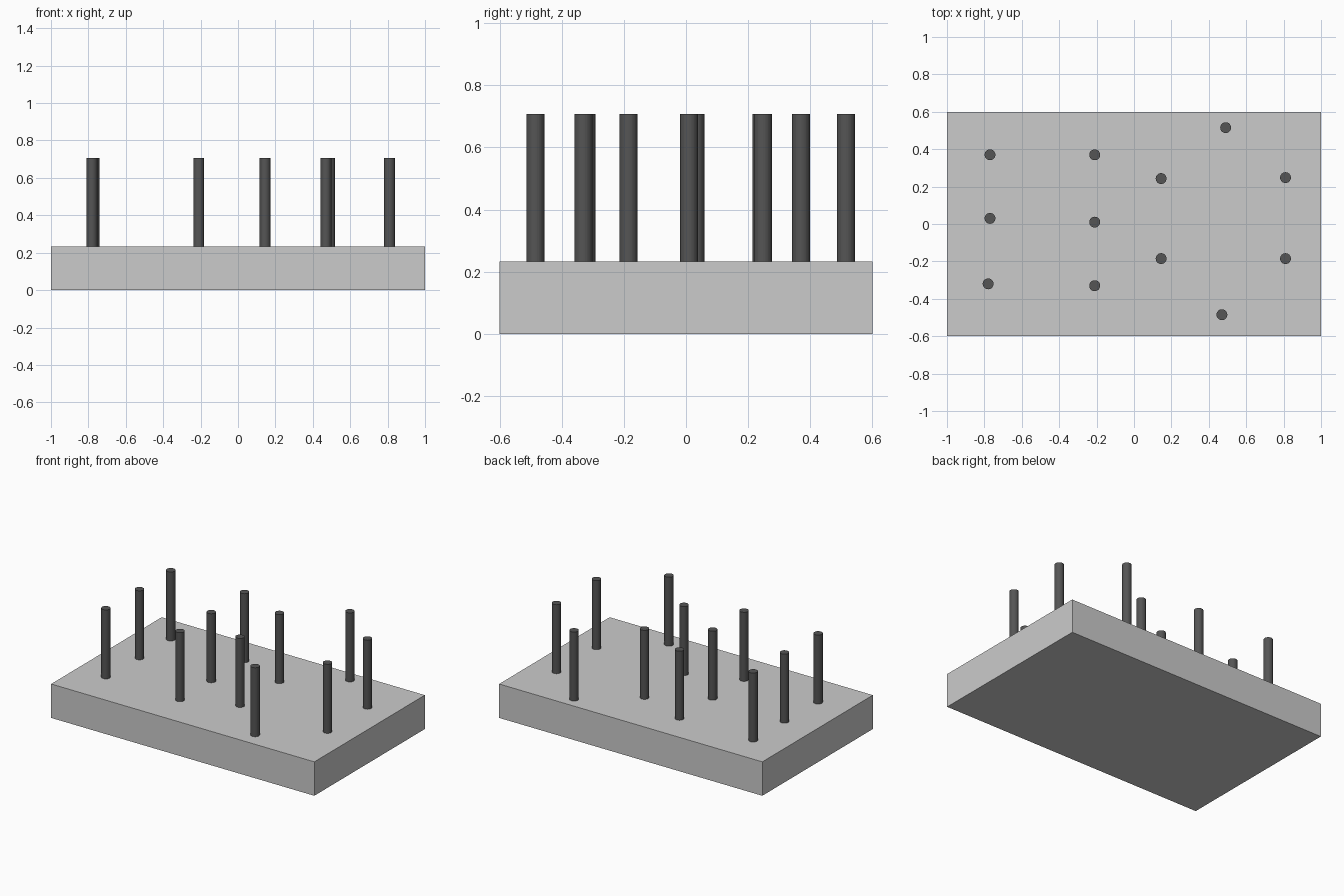
import bpy

if "Cube" in bpy.data.objects:
    bpy.data.objects.remove(bpy.data.objects["Cube"])

BASE_H, PEG_TOP, PEG_R = 0.233, 0.707, 0.029

# Base slab
bpy.ops.mesh.primitive_cube_add(size=1, location=(0, 0, BASE_H / 2))
base = bpy.context.object
base.name = "base_board"
base.scale = (2.0, 1.2, BASE_H)
bpy.ops.object.transform_apply(location=False, rotation=False, scale=True)

# Dark peg finish
dark = bpy.data.materials.new("dark_grey")
dark.diffuse_color = (0.09, 0.09, 0.09, 1)
dark.use_nodes = True
dark.node_tree.nodes["Principled BSDF"].inputs["Base Color"].default_value = dark.diffuse_color

# Upright pegs, column by column
columns = [
    [(-0.77, 0.37), (-0.77, 0.03), (-0.78, -0.32)],
    [(-0.21, 0.37), (-0.21, 0.01), (-0.21, -0.33)],
    [(0.145, 0.243), (0.145, -0.185)],
    [(0.49, 0.515), (0.47, -0.485)],
    [(0.81, 0.248), (0.81, -0.185)],
]
for c, column in enumerate(columns, 1):
    for r, (x, y) in enumerate(column, 1):
        bpy.ops.mesh.primitive_cylinder_add(
            vertices=32, radius=PEG_R, depth=PEG_TOP - BASE_H,
            location=(x, y, (PEG_TOP + BASE_H) / 2))
        peg = bpy.context.object
        peg.name = f"peg_{c}_{r}"
        peg.data.materials.append(dark)
